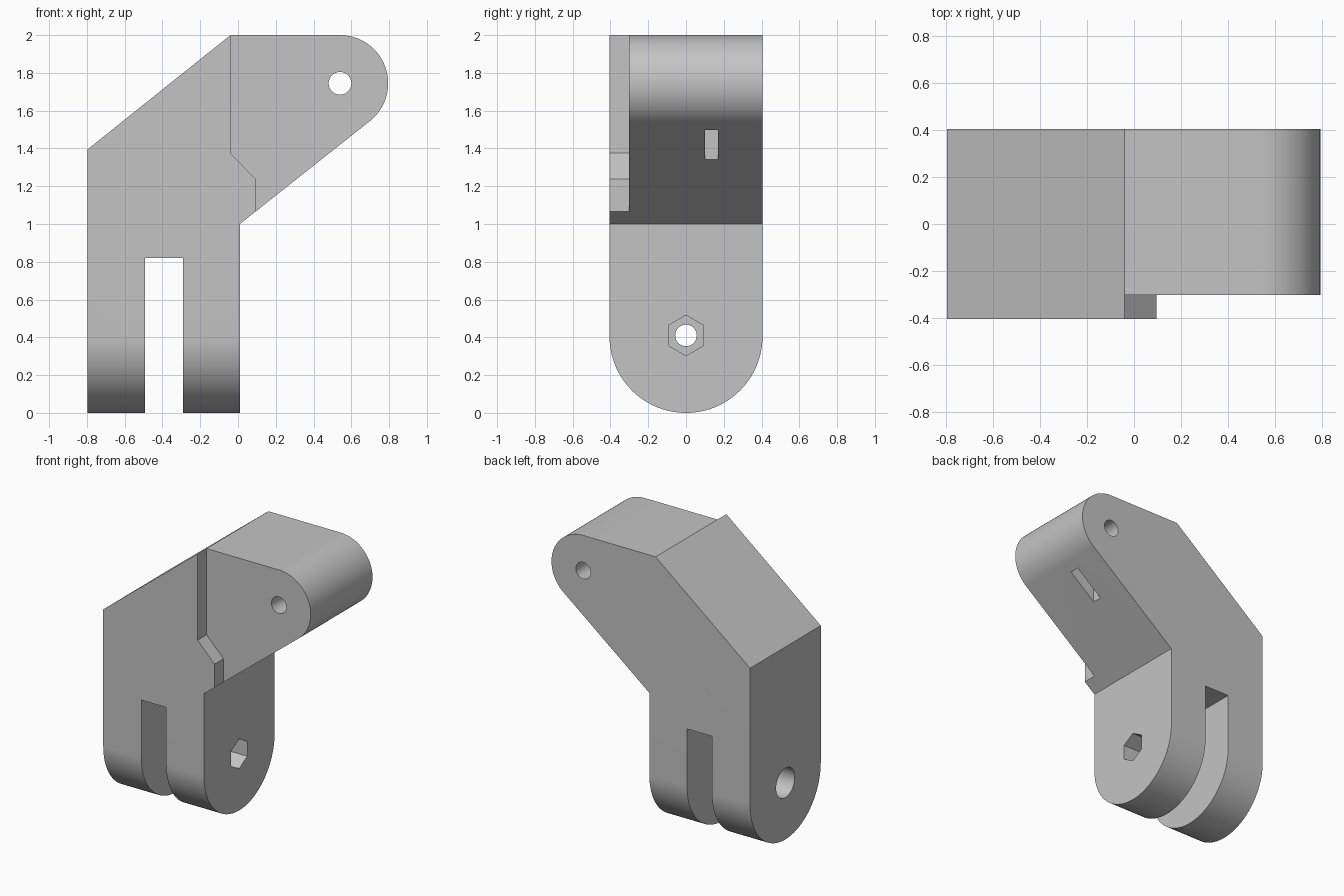
import bpy
import bmesh
from math import cos, sin, radians, pi
from mathutils import Vector

cube = bpy.data.objects.get("Cube")
if cube:
    bpy.data.objects.remove(cube, do_unlink=True)

grey = bpy.data.materials.new("light grey plastic")
grey.use_nodes = True
grey.diffuse_color = (0.55, 0.55, 0.55, 1)
grey.node_tree.nodes["Principled BSDF"].inputs["Base Color"].default_value = (0.55, 0.55, 0.55, 1)


def arc(cu, cv, r, start, end, n):
    """Points of an arc, angles in degrees."""
    return [(cu + r * cos(radians(start + (end - start) * i / n)),
             cv + r * sin(radians(start + (end - start) * i / n))) for i in range(n + 1)]


def ring(cu, cv, r, n, start=0):
    return arc(cu, cv, r, start, start + 360, n)[:-1]


def prism(name, points, axis, lo, hi):
    """Extrude a profile along x (points are y, z) or y (points are x, z)."""
    bm = bmesh.new()
    place = (lambda u, v: (lo, u, v)) if axis == "x" else (lambda u, v: (u, lo, v))
    face = bm.faces.new([bm.verts.new(place(u, v)) for u, v in points])
    side = bmesh.ops.extrude_face_region(bm, geom=[face])
    move = Vector((hi - lo, 0, 0)) if axis == "x" else Vector((0, hi - lo, 0))
    bmesh.ops.translate(bm, vec=move, verts=[g for g in side["geom"] if isinstance(g, bmesh.types.BMVert)])
    bmesh.ops.recalc_face_normals(bm, faces=bm.faces)
    mesh = bpy.data.meshes.new(name)
    bm.to_mesh(mesh)
    bm.free()
    mesh.materials.append(grey)
    obj = bpy.data.objects.new(name, mesh)
    bpy.context.collection.objects.link(obj)
    return obj


def combine(obj, cutter, operation="DIFFERENCE"):
    cutter.hide_render = True
    mod = obj.modifiers.new("cut", "BOOLEAN")
    mod.operation, mod.object, mod.solver = operation, cutter, "EXACT"
    bpy.context.view_layer.objects.active = obj
    bpy.ops.object.modifier_apply(modifier=mod.name)
    bpy.data.objects.remove(cutter, do_unlink=True)


# Bent body, with a rounded arm end around the upper pin
half, pin_x, pin_z, foot_z = 0.405, 0.54, 1.745, 0.41
outline = [(0.01, -0.2), (0.01, 1.0)]
outline += arc(pin_x, pin_z, 0.255, -51.4, 90, 40)
outline += [(-0.04, 2.0), (-0.797, 1.395), (-0.797, -0.2)]
body = prism("hinge_bracket", outline, "y", -0.6, 0.6)

# Rounded foot and flat front and back
foot = arc(0, half, half, 180, 360, 64) + [(half, 2.5), (-half, 2.5)]
combine(body, prism("foot_shape", foot, "x", -1.2, 1.2), "INTERSECT")

# Slot between the two fork legs
combine(body, prism("fork_slot", [(-0.492, -0.3), (-0.292, -0.3), (-0.292, 0.82), (-0.492, 0.82)], "y", -1, 1))

# Stepped recess on the front of the arm
recess = [(-0.04, 2.3), (-0.04, 1.375), (0.095, 1.237), (0.095, 0.8), (1.2, 0.8), (1.2, 2.3)]
combine(body, prism("arm_recess", recess, "y", -0.8, -0.303))

# Lower bolt hole, with nut pocket on the right face and round head pocket opposite
combine(body, prism("lower_hole", ring(0, foot_z, 0.057, 48), "x", -1, 1))
combine(body, prism("nut_pocket", ring(0, foot_z, 0.107, 6, 30), "x", -0.14, 0.2))
combine(body, prism("head_pocket", ring(0, foot_z, 0.107, 48), "x", -1, -0.65))

# Upper bolt hole, and the nut slot rising from the underside
combine(body, prism("upper_hole", ring(pin_x, pin_z, 0.06, 48), "y", -1, 1))
w = 0.1
slot = [(pin_x - w, 1.0), (pin_x + w, 1.0), (pin_x + w, pin_z + w / 2),
        (pin_x, pin_z + 0.112), (pin_x - w, pin_z + w / 2)]
combine(body, prism("nut_slot", slot, "y", 0.1, 0.17))

# Smooth curves, crisp edges
bpy.ops.object.select_all(action="DESELECT")
body.select_set(True)
bpy.context.view_layer.objects.active = body
bpy.ops.object.shade_smooth_by_angle(angle=radians(25))
